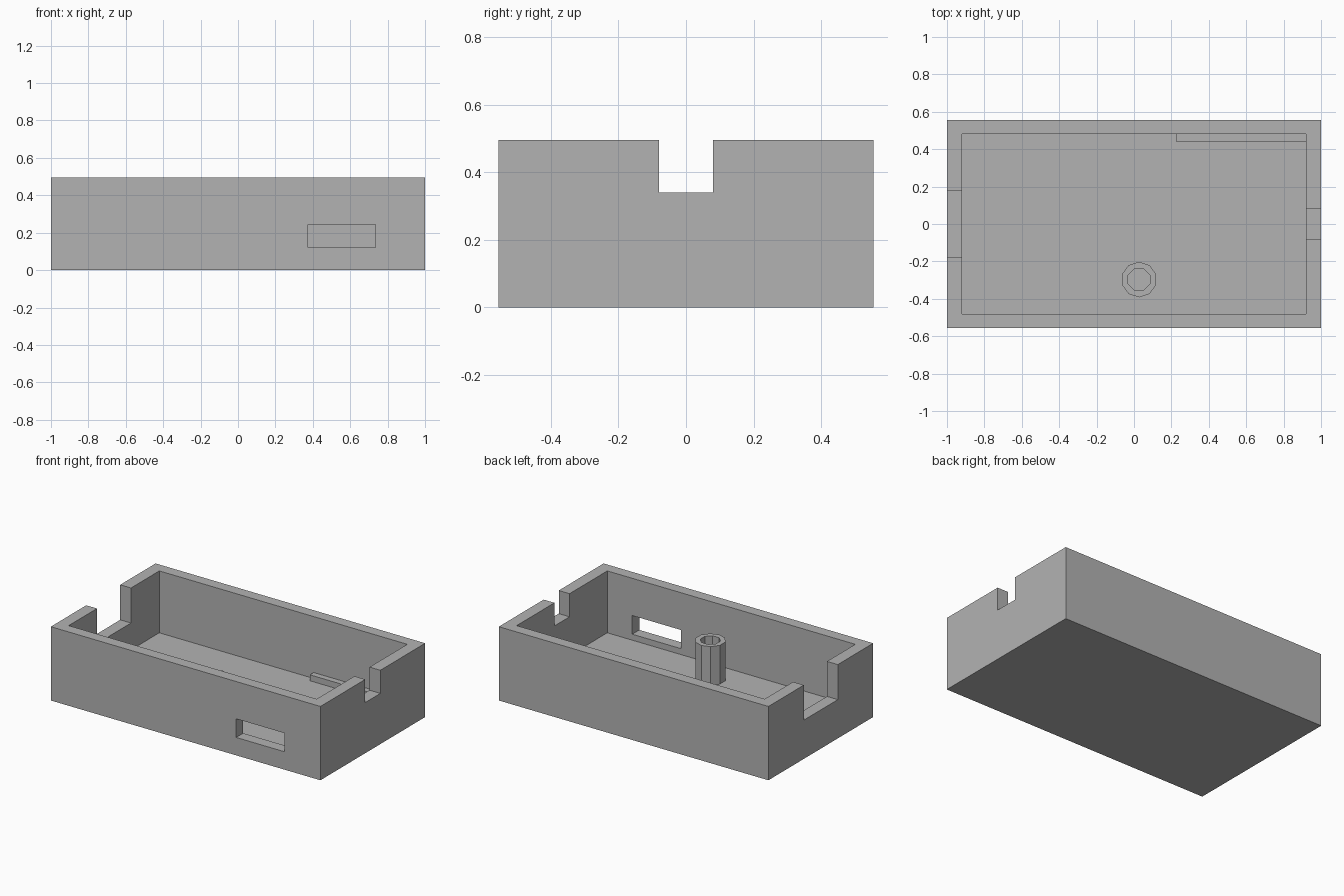
import bpy
import math

if "Cube" in bpy.data.objects:
    bpy.data.objects.remove(bpy.data.objects["Cube"])

grey = bpy.data.materials.new("plain grey")
grey.use_nodes = True
colour = (0.45, 0.45, 0.45, 1)
grey.diffuse_color = colour
grey.node_tree.nodes["Principled BSDF"].inputs["Base Color"].default_value = colour


def finish(obj, name):
    obj.name = obj.data.name = name
    obj.data.materials.append(grey)
    return obj


def box(name, xs, ys, zs):
    """Box spanning the given ranges."""
    spans = (xs, ys, zs)
    bpy.ops.mesh.primitive_cube_add(size=1, location=[sum(s) / 2 for s in spans])
    obj = bpy.context.object
    obj.scale = [s[1] - s[0] for s in spans]
    bpy.ops.object.transform_apply(location=False, rotation=False, scale=True)
    return finish(obj, name)


def prism(name, sides, radius, centre, zs, turn=0):
    """Upright flat-sided cylinder."""
    bpy.ops.mesh.primitive_cylinder_add(
        vertices=sides, radius=radius, depth=zs[1] - zs[0],
        location=(*centre, sum(zs) / 2), rotation=(0, 0, turn))
    return finish(bpy.context.object, name)


def cut(target, cutter):
    """Subtract the cutter, then discard it."""
    cutter.hide_render = True
    mod = target.modifiers.new("cut", "BOOLEAN")
    mod.operation = "DIFFERENCE"
    mod.solver = "EXACT"
    mod.object = cutter
    bpy.context.view_layer.objects.active = target
    bpy.ops.object.modifier_apply(modifier=mod.name)
    bpy.data.objects.remove(cutter)


HALF_Y, HEIGHT, FLOOR = 0.555, 0.495, 0.08
INNER_X, INNER_Y = 0.92, 0.48

# Open tray with its hollow, end notches and front slot
tray = box("tray", (-1, 1), (-HALF_Y, HALF_Y), (0, HEIGHT))
cut(tray, box("hollow", (-INNER_X, INNER_X), (-INNER_Y, INNER_Y), (FLOOR, 0.7)))
cut(tray, box("left_notch", (0.85, 1.1), (-0.08, 0.08), (0.34, 0.7)))
cut(tray, box("right_notch", (-1.1, -0.85), (-0.18, 0.18), (0.26, 0.7)))
cut(tray, box("front_slot", (0.375, 0.735), (-0.6, -0.45), (0.12, 0.245)))

# Hollow screw post standing on the floor
centre = (0.027, -0.297)
post = prism("screw_post", 10, 0.095, centre, (FLOOR, 0.34))
cut(post, prism("post_hole", 8, 0.063, centre, (FLOOR - 0.05, 0.5), math.pi / 8))

# Low support rib along the back wall
box("support_rib", (0.225, INNER_X), (0.44, INNER_Y), (FLOOR, 0.12))
